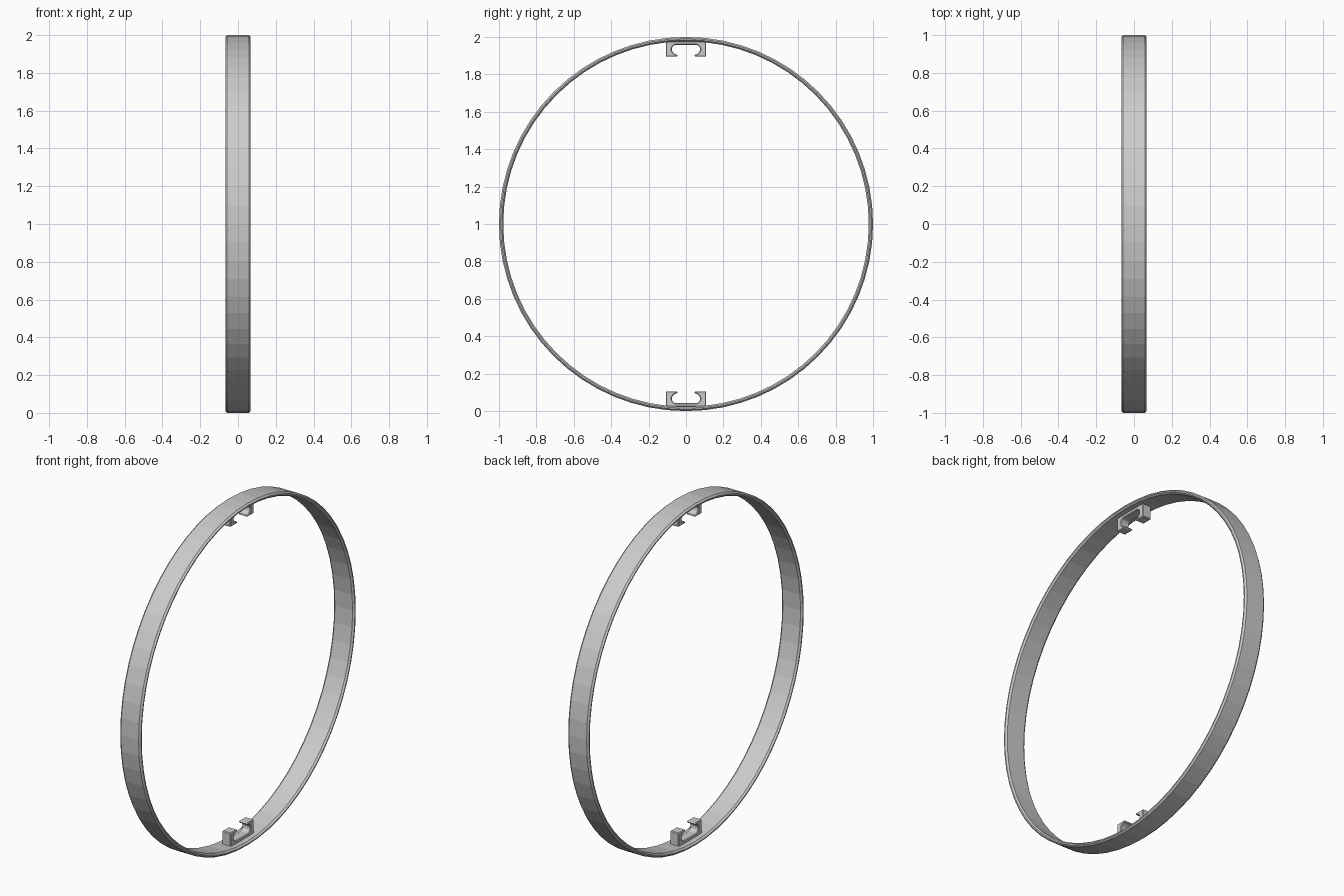
import bpy, bmesh
from math import cos, sin, pi

if "Cube" in bpy.data.objects:
    bpy.data.objects.remove(bpy.data.objects["Cube"])

SEGMENTS = 64


def finish(bm, name):
    bmesh.ops.recalc_face_normals(bm, faces=bm.faces)
    mesh = bpy.data.meshes.new(name)
    bm.to_mesh(mesh)
    bm.free()
    obj = bpy.data.objects.new(name, mesh)
    bpy.context.collection.objects.link(obj)
    return obj


# Hoop: chamfered band section (x, radius) swept around the x axis
section = [(-0.057, 1.0), (0.057, 1.0), (0.067, 0.992), (0.067, 0.985),
           (0.057, 0.977), (-0.057, 0.977), (-0.067, 0.985), (-0.067, 0.992)]
bm = bmesh.new()
rings = []
for i in range(SEGMENTS):
    a = 2 * pi * i / SEGMENTS
    rings.append([bm.verts.new((x, r * sin(a), 1 + r * cos(a))) for x, r in section])
n = len(section)
for i in range(SEGMENTS):
    p, q = rings[i], rings[(i + 1) % SEGMENTS]
    for j in range(n):
        k = (j + 1) % n
        bm.faces.new((p[j], p[k], q[k], q[j]))
finish(bm, "hoop")


# Clip: C-shaped channel with inward lips; half outline is (y, height above floor)
half = [(0.108, 0.022), (0.108, 0.105), (0.046, 0.105), (0.043, 0.097),
        (0.060, 0.091), (0.071, 0.082), (0.076, 0.070), (0.074, 0.056),
        (0.066, 0.046), (0.054, 0.042)]
outline = half + [(-y, z) for y, z in reversed(half)]


def make_clip(name, top):
    bm = bmesh.new()
    w = 0.028
    face = bm.faces.new([bm.verts.new((-w, y, 2 - z if top else z)) for y, z in outline])
    out = bmesh.ops.extrude_face_region(bm, geom=[face], use_keep_orig=True)
    verts = [v for v in out["geom"] if isinstance(v, bmesh.types.BMVert)]
    bmesh.ops.translate(bm, verts=verts, vec=(2 * w, 0, 0))
    obj = finish(bm, name)
    bevel = obj.modifiers.new("soft_edges", 'BEVEL')
    bevel.width = 0.005
    bevel.segments = 1
    bevel.limit_method = 'ANGLE'
    bevel.angle_limit = 0.9


make_clip("lower_clip", False)
make_clip("upper_clip", True)
